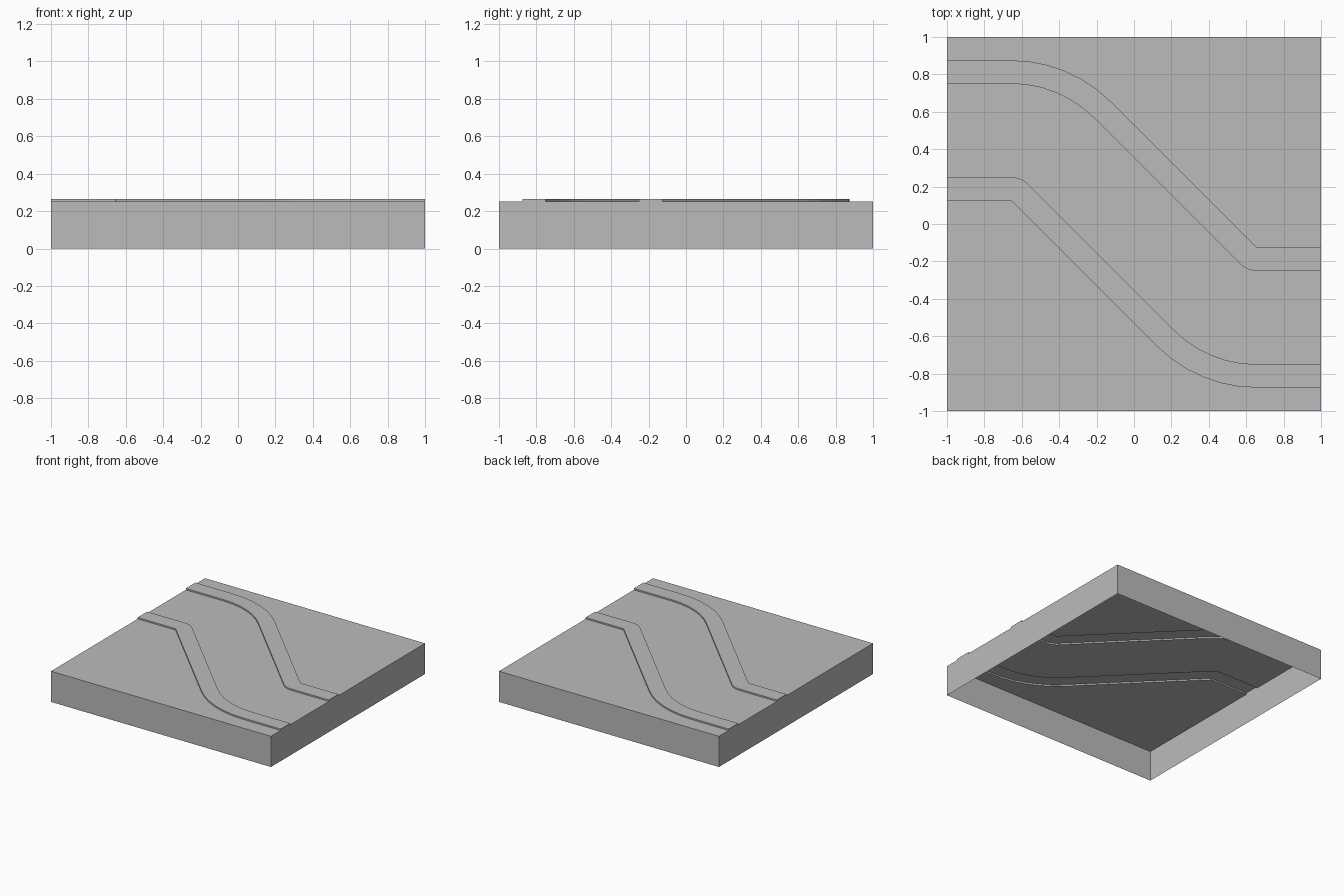
import bpy
from math import cos, sin, radians

cube = bpy.data.objects.get("Cube")
if cube:
    bpy.data.objects.remove(cube)

BASE, TOP = 0.252, 0.264      # ground level and raised strip level
CX, CY = 0.6553, 0.125        # bend centres sit at (-CX, CY) and (CX, -CY)
SPAN, STEPS = 0.75, 6         # sum of both bend radii, segments per bend

grey = bpy.data.materials.new("plain grey")
grey.use_nodes = True
colour = (0.5, 0.5, 0.5, 1)
grey.diffuse_color = colour
grey.node_tree.nodes["Principled BSDF"].inputs["Base Color"].default_value = colour


def make(name, faces):
    """Build one open-shell part from a list of polygons."""
    verts, index, polys = [], {}, []
    for face in faces:
        for p in face:
            if p not in index:
                index[p] = len(verts)
                verts.append(p)
        polys.append([index[p] for p in face])
    mesh = bpy.data.meshes.new(name)
    mesh.from_pydata(verts, [], polys)
    mesh.materials.append(grey)
    bpy.context.collection.objects.link(bpy.data.objects.new(name, mesh))


def arc(x, y, r, start):
    """45 degree bend; a zero radius gives a single sharp corner."""
    if r == 0:
        return [(x, y)]
    angles = [radians(start + turn * 45 * i / STEPS)
              for i in range(STEPS + 1) for turn in [-1 if start == 90 else 1]]
    return [(x + r * cos(a), y + r * sin(a)) for a in angles]


def path(r):
    """S-shaped line across the tile from x = -1 to x = 1."""
    q = SPAN - r
    return ([(-1, CY + r)] + arc(-CX, CY, r, 90)
            + arc(CX, -CY, q, 225) + [(1, -CY - q)])


def at(line, z):
    return [(x, y, z) for x, y in line]


def strip(low, high, z):
    return at(low, z) + at(high[::-1], z)


def riser(line, flip):
    """Vertical step along a line, facing outward from the strip."""
    lo, hi = at(line, BASE), at(line, TOP)
    quads = [[lo[i], lo[i + 1], hi[i + 1], hi[i]] for i in range(len(line) - 1)]
    return [q[::-1] for q in quads] if flip else quads


# S-shaped lines ordered from front to back
lines = [path(r) for r in (0, 0.125, 0.625, 0.75)]
front, back = [(-1, -1), (1, -1)], [(-1, 1), (1, 1)]

# Flat ground panels
make("front_ground", [strip(front, lines[0], BASE)])
make("middle_ground", [strip(lines[1], lines[2], BASE)])
make("back_ground", [strip(lines[3], back, BASE)])

# Raised hollow strips
for name, a, b in (("front_raised_strip", lines[0], lines[1]),
                   ("back_raised_strip", lines[2], lines[3])):
    make(name, [strip(a, b, TOP)] + riser(a, False) + riser(b, True))

# Front and back walls
for name, s in (("front_wall", 1), ("back_wall", -1)):
    make(name, [[(-s, -s, 0), (s, -s, 0), (s, -s, BASE), (-s, -s, BASE)]])

# Side walls, stepping up at the strip ends
for name, x, end in (("left_wall", 1, -1), ("right_wall", -1, 0)):
    outline = [(x, 1, 0), (x, 1, BASE)]
    for i in (3, 2, 1, 0):
        y = lines[i][end][1]
        step = [(x, y, BASE), (x, y, TOP)]
        outline += step if i % 2 else step[::-1]
    outline += [(x, -1, BASE), (x, -1, 0)]
    make(name, [outline[::-1] if x < 0 else outline])
